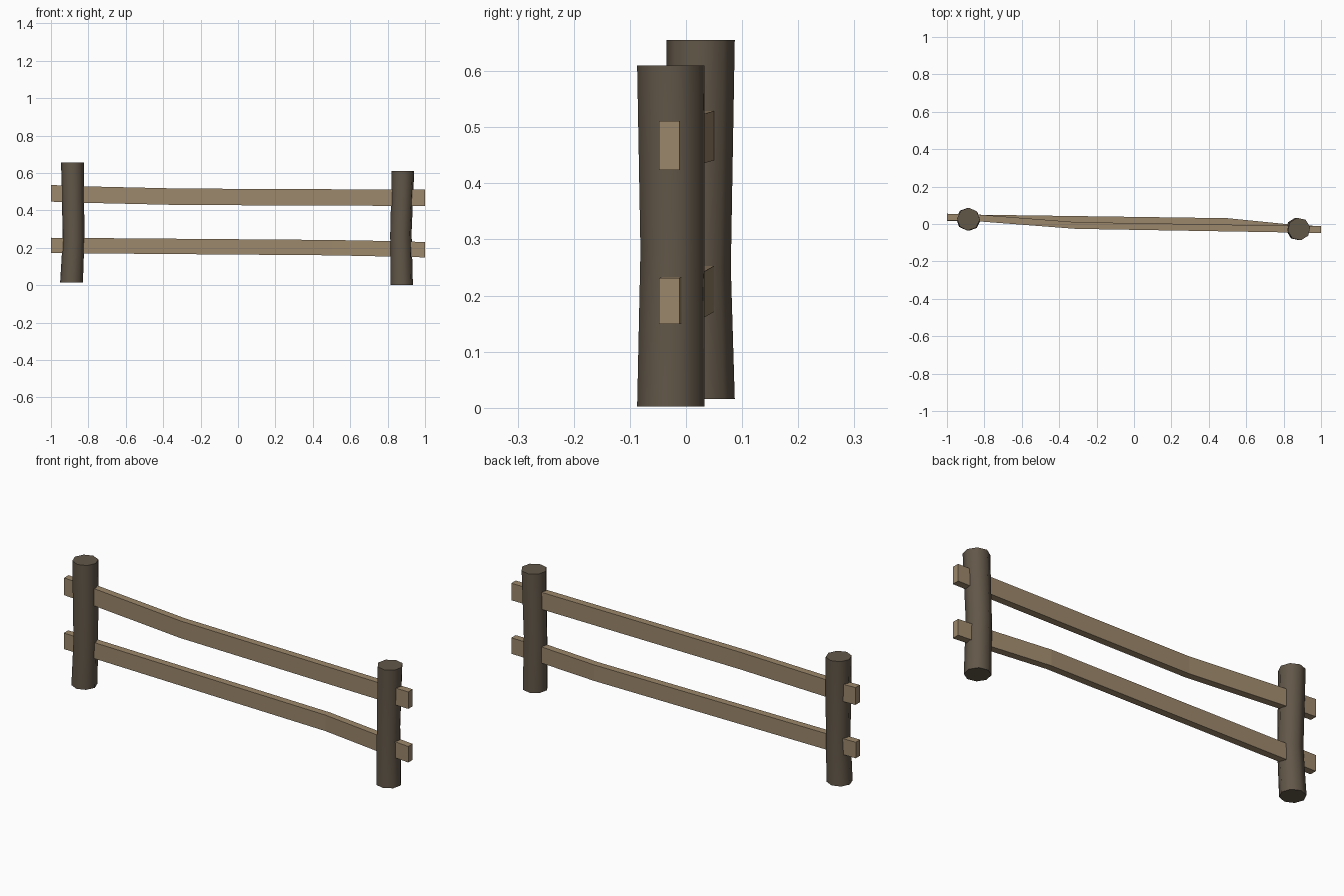
import bpy, bmesh, math

if "Cube" in bpy.data.objects:
    bpy.data.objects.remove(bpy.data.objects["Cube"])


def material(name, rgb):
    m = bpy.data.materials.new(name)
    m.diffuse_color = (*rgb, 1)
    m.use_nodes = True
    m.node_tree.nodes["Principled BSDF"].inputs["Base Color"].default_value = m.diffuse_color
    return m


post_wood = material("dark bark brown", (0.122, 0.095, 0.066))
rail_wood = material("light timber brown", (0.335, 0.245, 0.148))


def loft(name, rings, mat):
    """Join successive rings of points with side faces and cap both ends."""
    bm = bmesh.new()
    loops = [[bm.verts.new(p) for p in ring] for ring in rings]
    n = len(loops[0])
    for a, b in zip(loops, loops[1:]):
        for i in range(n):
            j = (i + 1) % n
            bm.faces.new((a[i], a[j], b[j], b[i]))
    bm.faces.new(loops[0][::-1])
    bm.faces.new(loops[-1])
    bmesh.ops.recalc_face_normals(bm, faces=bm.faces)
    me = bpy.data.meshes.new(name)
    bm.to_mesh(me)
    bm.free()
    me.materials.append(mat)
    ob = bpy.data.objects.new(name, me)
    bpy.context.collection.objects.link(ob)
    return ob


def post(name, path, turn):
    """Eight-sided log through stations (x, y, z, radius)."""
    angles = [math.radians(turn + 45 * i) for i in range(8)]
    rings = [[(x + r * math.cos(a), y + r * math.sin(a), z) for a in angles]
             for x, y, z, r in path]
    ob = loft(name, rings, post_wood)
    bpy.context.view_layer.objects.active = ob
    ob.select_set(True)
    bpy.ops.object.shade_smooth_by_angle(angle=math.radians(45.5))
    ob.select_set(False)


def rail(name, path):
    """Rectangular plank through stations (x, y centre, z low, z high)."""
    h = 0.018
    rings = [[(x, y - h, lo), (x, y + h, lo), (x, y + h, hi), (x, y - h, hi)]
             for x, y, lo, hi in path]
    loft(name, rings, rail_wood)


# Slightly bent upright posts
post("left_post", [(-0.89, 0.026, 0.016, 0.061), (-0.879, 0.022, 0.25, 0.058),
                   (-0.885, 0.026, 0.655, 0.061)], -3)
post("right_post", [(0.875, -0.027, 0.002, 0.061), (0.871, -0.024, 0.28, 0.058),
                    (0.882, -0.027, 0.61, 0.061)], 10)

# Bent rails running through both posts
rail("top_rail", [(-1, 0.037, 0.447, 0.536), (-0.83, 0.032, 0.441, 0.529),
                  (-0.31, -0.008, 0.429, 0.517), (1, -0.03, 0.424, 0.511)])
rail("bottom_rail", [(-1, 0.034, 0.172, 0.254), (0.5, 0.013, 0.16, 0.242),
                     (0.83, -0.02, 0.153, 0.236), (1, -0.03, 0.149, 0.231)])
